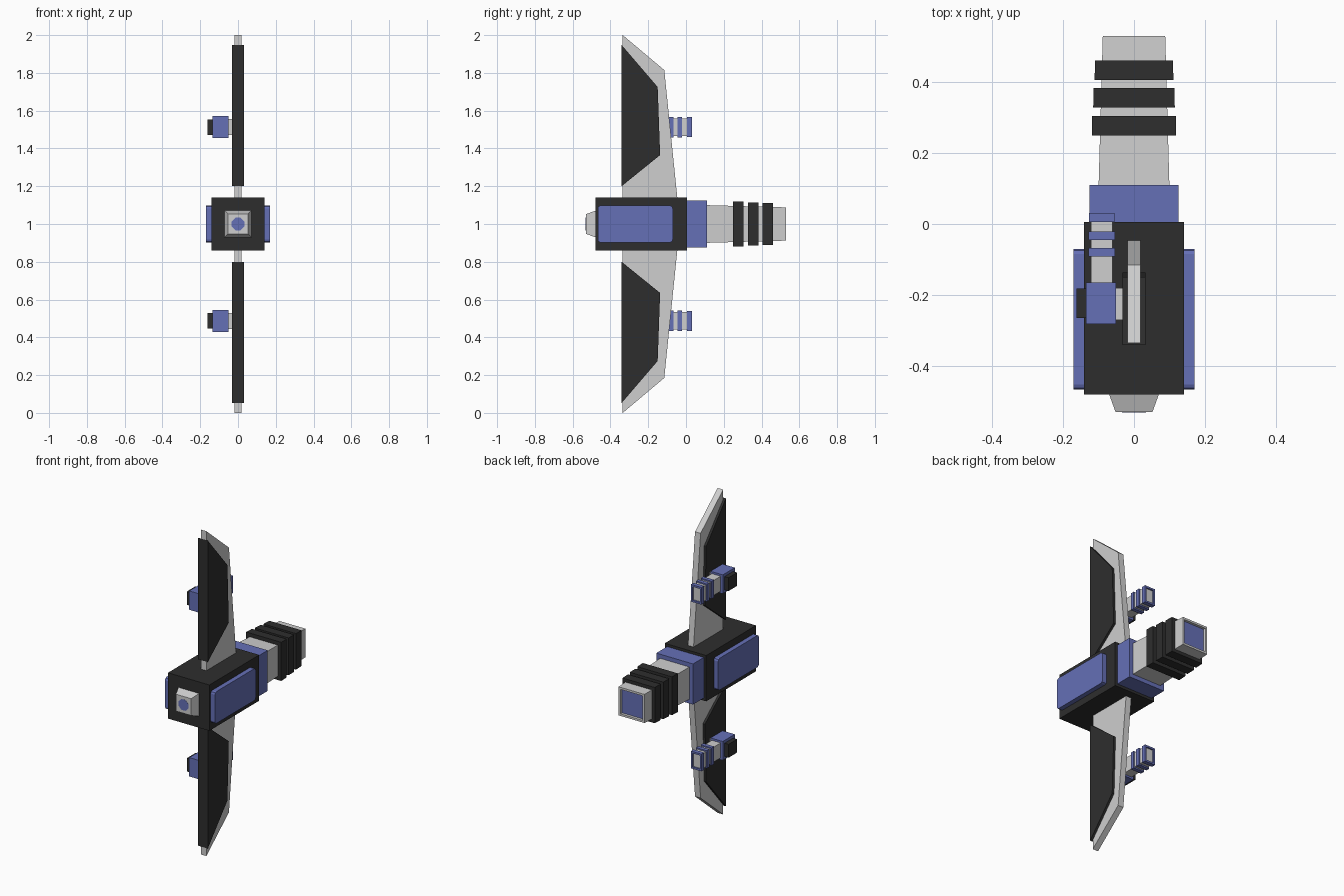
import bpy, bmesh, math
from mathutils import Vector

if "Cube" in bpy.data.objects:
    bpy.data.objects.remove(bpy.data.objects["Cube"])


def material(name, rgb):
    m = bpy.data.materials.new(name)
    m.diffuse_color = (*rgb, 1)
    m.use_nodes = True
    m.node_tree.nodes["Principled BSDF"].inputs["Base Color"].default_value = m.diffuse_color
    return m


BLUE = material("blue", (0.13, 0.16, 0.47))
DARK = material("charcoal", (0.027, 0.027, 0.027))
LIGHT = material("light_grey", (0.62, 0.62, 0.62))


def finish(bm, name, *mats):
    bmesh.ops.recalc_face_normals(bm, faces=bm.faces)
    me = bpy.data.meshes.new(name)
    bm.to_mesh(me)
    bm.free()
    for m in mats:
        me.materials.append(m)
    ob = bpy.data.objects.new(name, me)
    bpy.context.collection.objects.link(ob)
    return ob


def block(name, centre, y0, y1, half0, half1, mat, inset=None, inner=None):
    """Rectangular section along y from half0 to half1 (x, z half sizes).
    inset = (facing, rim, depth) sinks a coloured panel into one end."""
    bm = bmesh.new()
    cx, cz = centre
    ends = []
    for y, (hx, hz) in ((y0, half0), (y1, half1)):
        ends.append([bm.verts.new((cx + a * hx, y, cz + b * hz))
                     for a, b in ((-1, -1), (1, -1), (1, 1), (-1, 1))])
    bm.faces.new(ends[0])
    bm.faces.new(ends[1])
    for i in range(4):
        j = (i + 1) % 4
        bm.faces.new((ends[0][i], ends[0][j], ends[1][j], ends[1][i]))
    bmesh.ops.recalc_face_normals(bm, faces=bm.faces)
    if inset:
        facing, rim, depth = inset
        f = max(bm.faces, key=lambda f: f.normal.y * facing)
        bmesh.ops.inset_individual(bm, faces=[f], thickness=rim)
        bmesh.ops.inset_individual(bm, faces=[f], thickness=0.001)
        bmesh.ops.translate(bm, verts=f.verts, vec=(0, -facing * depth, 0))
        f.material_index = 1
    return finish(bm, name, mat, *([inner] if inner else []))


def plate(name, profile, x0, x1, mat):
    """Extrude a (y, z) outline along x."""
    bm = bmesh.new()
    f = bm.faces.new([bm.verts.new((x0, y, z)) for y, z in profile])
    r = bmesh.ops.extrude_face_region(bm, geom=[f])
    bmesh.ops.translate(bm, vec=(x1 - x0, 0, 0),
                        verts=[v for v in r["geom"] if isinstance(v, bmesh.types.BMVert)])
    return finish(bm, name, mat)


# main body and collar
block("body", (0, 1), -0.48, 0.005, (0.141, 0.141), (0.141, 0.141), DARK)
block("collar", (0, 1), 0.005, 0.11, (0.125, 0.125), (0.125, 0.125), BLUE)

# side panels with rounded corners
corners = []
for k, (y, z) in enumerate(((-0.085, 1.083), (-0.452, 1.083), (-0.452, 0.917), (-0.085, 0.917))):
    for i in range(3):
        a = math.radians(90 * k + 45 * i)
        corners.append((y + 0.015 * math.cos(a), z + 0.015 * math.sin(a)))
for s, side in ((1, "right"), (-1, "left")):
    plate(side + "_side_panel", corners, s * 0.135, s * 0.17, BLUE)

# main barrel with recessed end and three rings
block("main_barrel", (0, 1), 0.10, 0.53, (0.10, 0.10), (0.088, 0.088), LIGHT, (1, 0.018, 0.015), BLUE)
for i, h in enumerate((0.119, 0.115, 0.111)):
    y = 0.25 + 0.078 * i
    block(f"barrel_ring_{i + 1}", (0, 1), y, y + 0.055, (h, h), (h - 0.001, h - 0.001), DARK)

# nose frustum and its eight-sided window
block("nose", (0, 1), -0.53, -0.475, (0.052, 0.052), (0.072, 0.072), LIGHT)
bm = bmesh.new()
ring = []
for i in range(8):
    a = math.radians(22.5 + 45 * i)
    ring.append(bm.verts.new((0.036 * math.cos(a), -0.531, 1 + 0.036 * math.sin(a))))
f = bm.faces.new(ring)
r = bmesh.ops.extrude_face_region(bm, geom=[f])
bmesh.ops.translate(bm, vec=(0, 0.004, 0), verts=[v for v in r["geom"] if isinstance(v, bmesh.types.BMVert)])
finish(bm, "nose_window", BLUE)

# wings, wing panels and side guns, mirrored about z = 1
WING = [(-0.335, 1.0), (-0.335, 0.1), (-0.335, 1.0), (-0.115, 0.815), (-0.042, 0.10)][1:]
PANEL = [(-0.341, 0.948), (-0.15, 0.725), (-0.137, 0.365), (-0.341, 0.20)]
for s, tag in ((1, "upper"), (-1, "lower")):
    plate(tag + "_wing", [(y, 1 + s * z) for y, z in WING], -0.019, 0.019, LIGHT)
    plate(tag + "_wing_panel", [(y, 1 + s * z) for y, z in PANEL], -0.033, 0.033, DARK)

    z = 1 + s * 0.513
    gx = -0.091
    block(tag + "_gun_mount", (-0.042, z), -0.27, -0.18, (0.014, 0.042), (0.014, 0.042), LIGHT)
    block(tag + "_gun_body", (-0.093, z), -0.282, -0.165, (0.042, 0.058), (0.042, 0.058), BLUE)
    block(tag + "_gun_cap", (-0.146, z), -0.265, -0.182, (0.016, 0.041), (0.016, 0.041), DARK)
    block(tag + "_gun_barrel", (gx, z), -0.17, 0.012, (0.030, 0.046), (0.030, 0.046), LIGHT)
    for i, y in enumerate((-0.091, -0.045)):
        block(f"{tag}_gun_ring_{i + 1}", (gx, z), y, y + 0.024, (0.037, 0.054), (0.037, 0.054), BLUE)
    block(tag + "_gun_muzzle", (gx, z), 0.005, 0.031, (0.036, 0.053), (0.036, 0.053), BLUE,
          (1, 0.016, 0.008), LIGHT)
